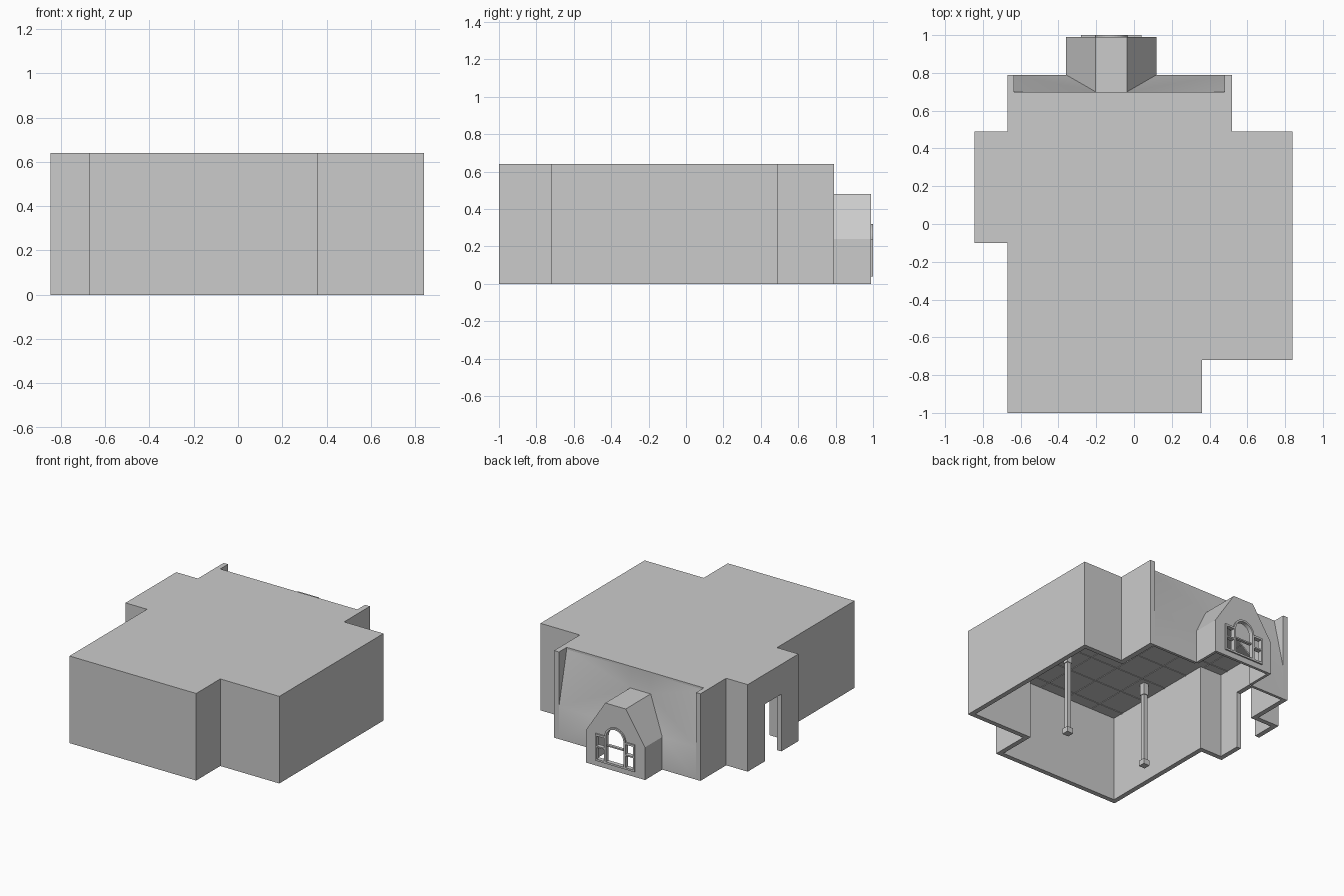
import bpy, bmesh, math
from mathutils import Vector

cube = bpy.data.objects.get("Cube")
if cube:
    bpy.data.objects.remove(cube, do_unlink=True)

# One plain grey for the whole model
grey = bpy.data.materials.new("plain_grey")
grey.use_nodes = True
grey.diffuse_color = (0.6, 0.6, 0.6, 1)
grey.node_tree.nodes["Principled BSDF"].inputs["Base Color"].default_value = (0.6, 0.6, 0.6, 1)

H, CEIL, T = 0.64, 0.625, 0.035      # roof height, ceiling height, wall thickness
BACK, TOP_BACK = 0.79, 0.70          # back wall at the foot and at the top
CX = -0.12                           # centre of the dormer


def finish(name, bm, recalc=True):
    if recalc:
        bmesh.ops.recalc_face_normals(bm, faces=bm.faces)
    mesh = bpy.data.meshes.new(name)
    bm.to_mesh(mesh)
    bm.free()
    mesh.materials.append(grey)
    ob = bpy.data.objects.new(name, mesh)
    bpy.context.collection.objects.link(ob)
    return ob


def prism(name, points, shift):
    """Extrude a closed outline of 3D points along a vector."""
    bm = bmesh.new()
    face = bm.faces.new([bm.verts.new(p) for p in points])
    out = bmesh.ops.extrude_face_region(bm, geom=[face])
    verts = [v for v in out["geom"] if isinstance(v, bmesh.types.BMVert)]
    bmesh.ops.translate(bm, verts=verts, vec=shift)
    return finish(name, bm)


def plan(name, outline, z0, z1):
    return prism(name, [(x, y, z0) for x, y in outline], (0, 0, z1 - z0))


def elevation(name, outline, y0, y1):
    return prism(name, [(CX + x, y0, z) for x, z in outline], (0, y1 - y0, 0))


def add_box(bm, lo, hi):
    size = Vector(hi) - Vector(lo)
    vs = bmesh.ops.create_cube(bm, size=1)["verts"]
    bmesh.ops.scale(bm, vec=size, verts=vs)
    bmesh.ops.translate(bm, vec=(Vector(lo) + Vector(hi)) / 2, verts=vs)


def boxes(name, pairs):
    bm = bmesh.new()
    for lo, hi in pairs:
        add_box(bm, lo, hi)
    return finish(name, bm)


def activate(ob):
    bpy.ops.object.select_all(action='DESELECT')
    ob.select_set(True)
    bpy.context.view_layer.objects.active = ob


def cut(target, cutter):
    mod = target.modifiers.new("cut", 'BOOLEAN')
    mod.operation, mod.solver, mod.object = 'DIFFERENCE', 'EXACT', cutter
    activate(target)
    bpy.ops.object.modifier_apply(modifier=mod.name)
    bpy.data.objects.remove(cutter, do_unlink=True)


def sheet(name, faces, inside, thickness):
    """Thin skin of faces, turned away from an inner point and thickened inwards."""
    bm = bmesh.new()
    for pts in faces:
        f = bm.faces.new([bm.verts.new(p) for p in pts])
        f.normal_update()
        if f.normal.dot(f.calc_center_median() - Vector(inside)) < 0:
            f.normal_flip()
    bmesh.ops.remove_doubles(bm, verts=bm.verts, dist=1e-4)
    ob = finish(name, bm, recalc=False)
    mod = ob.modifiers.new("thickness", 'SOLIDIFY')
    mod.thickness, mod.offset = thickness, -1
    activate(ob)
    bpy.ops.object.modifier_apply(modifier=mod.name)
    return ob


# Walls and roof, hollow and open underneath
L, R = -0.635, 0.48                  # inner faces of the back end walls
shell = plan("walls_and_roof", [
    (-0.67, -1), (0.36, -1), (0.36, -0.72), (0.84, -0.72), (0.84, 0.49), (0.52, 0.49),
    (0.52, BACK), (R, BACK), (R, TOP_BACK), (L, TOP_BACK), (L, BACK), (-0.67, BACK),
    (-0.67, 0.49), (-0.845, 0.49), (-0.845, -0.1), (-0.67, -0.1)], 0, H)
cut(shell, plan("room_cutter", [
    (L, -1 + T), (0.36 - T, -1 + T), (0.36 - T, -0.72 + T), (0.84 - T, -0.72 + T),
    (0.84 - T, 0.49 - T), (R, 0.49 - T), (R, 0.9), (L, 0.9), (L, 0.49 - T),
    (-0.845 + T, 0.49 - T), (-0.845 + T, -0.1 + T), (L, -0.1 + T)], -0.1, CEIL))
cut(shell, boxes("door_cutter", [((-0.95, 0.1, -0.1), (-0.78, 0.29, 0.42))]))

# Back wall leaning in above the eaves, open behind the dormer
HALF, TOPHALF, EAVE, RIDGE = 0.24, 0.083, 0.24, 0.48
faces = []
for end, side in ((L, -1), (R, 1)):
    xf, xc = CX + side * HALF, CX + side * TOPHALF
    e0, f = (end, BACK, EAVE), (xf, BACK, EAVE)
    d, e1, c1 = (xc, TOP_BACK, RIDGE), (end, TOP_BACK, CEIL), (xc, TOP_BACK, CEIL)
    faces += [[(end, BACK, 0), (xf, BACK, 0), f, e0], [e0, f, d], [e0, d, e1], [e1, d, c1]]
a, b = CX - TOPHALF, CX + TOPHALF
faces.append([(a, TOP_BACK, RIDGE), (b, TOP_BACK, RIDGE), (b, TOP_BACK, CEIL), (a, TOP_BACK, CEIL)])
back_wall = sheet("sloped_back_wall", faces, (CX, -9, 0.3), 0.02)
activate(back_wall)
bpy.ops.object.shade_smooth_by_angle(angle=math.radians(35))

# Dormer sides and roof
profile = [(-HALF, 0), (-HALF, EAVE), (-TOPHALF, RIDGE), (TOPHALF, RIDGE), (HALF, EAVE), (HALF, 0)]
FRONT = 0.99


def dormer_edge(p):
    x, z = p
    return (CX + x, 0.97, z), (CX + x, TOP_BACK if z == RIDGE else BACK, z)


faces = []
for p, q in zip(profile, profile[1:]):
    (pf, pb), (qf, qb) = dormer_edge(p), dormer_edge(q)
    faces.append([pf, qf, qb, pb])
sheet("dormer_sides_and_roof", faces, (CX, 0.85, 0.1), 0.02)

# Dormer face with a three-part arched opening
SILL, SPRING, RAD, WIDE = 0.04, 0.235, 0.085, 0.16
STEPS = 16


def arc(r):
    return [(r * math.cos(math.pi * i / STEPS), SPRING + r * math.sin(math.pi * i / STEPS))
            for i in range(STEPS + 1)]


dormer_face = elevation("dormer_face", profile, 0.97, FRONT)
opening = [(-WIDE, SILL), (WIDE, SILL), (WIDE, SPRING)] + arc(RAD) + [(-WIDE, SPRING)]
cut(dormer_face, elevation("window_cutter", opening, 0.9, 1.1))

# Window frame: arch, jambs, sill and glazing bars
elevation("window_arch", arc(RAD) + arc(RAD - 0.014)[::-1], 0.968, 1.0)


def bar(x0, x1, z0, z1, y1=1.0):
    return (CX + x0, 0.968, z0), (CX + x1, y1, z1)


bars = [bar(-WIDE, WIDE, SILL, SILL + 0.014),
        bar(-0.071, 0.071, 0.165, 0.175, 0.99)]
for s in (-1, 1):
    for x0, x1, z0, z1 in ((0.071, 0.087, 0.054, SPRING), (0.148, WIDE, 0.054, SPRING),
                           (0.087, WIDE, SPRING - 0.012, SPRING + 0.003), (0.087, 0.148, 0.14, 0.15)):
        lo, hi = sorted((s * x0, s * x1))
        bars.append(bar(lo, hi, z0, z1))
boxes("window_frame", bars)

# Two square posts with base and capital
for name, x in (("left_post", 0.165), ("right_post", -0.50)):
    parts = []
    for w, z0, z1 in ((0.05, 0, 0.04), (0.032, 0.04, 0.54), (0.042, 0.54, CEIL)):
        parts.append(((x - w / 2, -0.49 - w / 2, z0), (x + w / 2, -0.49 + w / 2, z1)))
    boxes(name, parts)

# Thin grid on the ceiling
grid, w, z = [], 0.004, CEIL - 0.004
for i in range(-3, 4):
    x = i * 0.22
    if L < x < R:
        grid.append(((x - w, -0.96 if x < 0.32 else -0.68, z), (x + w, TOP_BACK - 0.02, CEIL)))
    else:
        grid.append(((x - w, -0.06 if x < 0 else -0.68, z), (x + w, 0.455, CEIL)))
for i in range(-4, 4):
    y = i * 0.22
    x0 = -0.81 if -0.06 < y < 0.45 else L
    x1 = 0.325 if y < -0.685 else (0.805 if y < 0.45 else R)
    grid.append(((x0, y - w, z), (x1, y + w, CEIL)))
boxes("ceiling_grid", grid)
